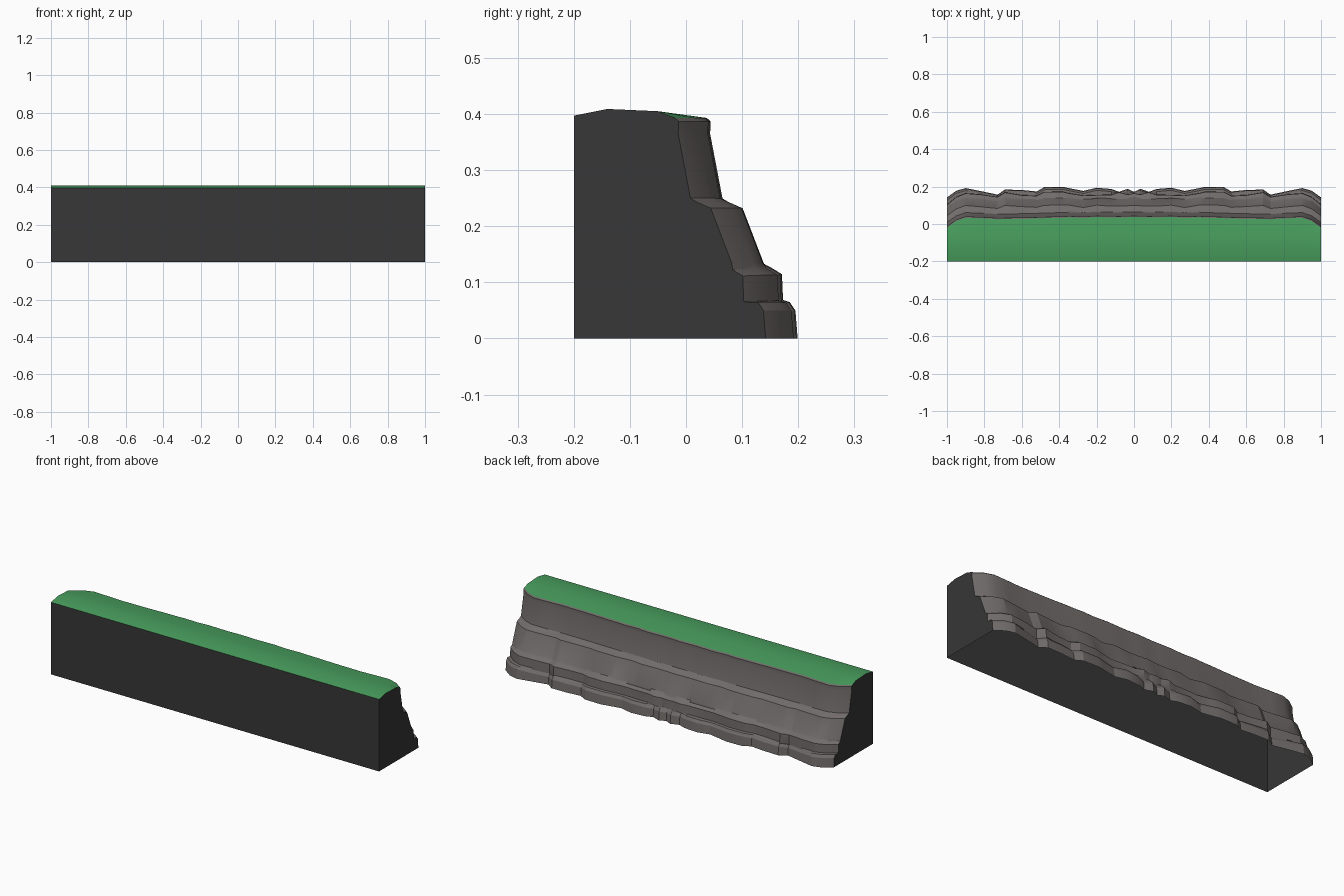
import bpy

if "Cube" in bpy.data.objects:
    bpy.data.objects.remove(bpy.data.objects["Cube"])


def material(name, rgb):
    m = bpy.data.materials.new(name)
    m.diffuse_color = (*rgb, 1)
    m.use_nodes = True
    m.node_tree.nodes["Principled BSDF"].inputs["Base Color"].default_value = m.diffuse_color
    return m


ROCK = material("rock grey", (0.165, 0.15, 0.145))
DARK = material("dark backing", (0.038, 0.038, 0.038))
GRASS = material("grass green", (0.065, 0.34, 0.11))

# Half-length column positions, mirrored about the middle
HALF_X = [0, .035, .08, .12, .2, .27, .35, .38, .48, .52, .6, .69, .73, .82, .9, .95, 1]
END = [0] * 14 + [-.004, -.022, -.058]
# How far each rock tier is set back at each column (hundredths)
SETBACK = [
    [2.8, 1.2, 2.8, 1.3, .6, 2.3, .8, .1, .3, 2.6, 1.8, 1.6, 4.3, 2.4, .4, 0, 0],
    [1.0, 1.6, .4, 1.8, 1.9, 2.2, .9, .2, .3, 2.3, 2.0, .5, 2.9, 1.6, .6, .8, 1.4],
    [.5, .8, 1.0, 1.0, .4, 1.7, .4, .4, .5, 1.6, 1.2, .6, 2.2, 1.3, .2, .2, .3],
    [.1, .2, .4, .3, .1, .6, .3, .5, .7, .9, 1.1, 1.2, 1.3, .8, .1, 0, 0],
]
# Rock profile from the foot to the lip: y, z, tier
PROFILE = [
    (.2, 0, 0), (.196, .05, 0), (.186, .065, 0),
    (.175, .069, 1), (.173, .115, 1), (.155, .126, 1),
    (.143, .134, 2), (.105, .233, 2), (.078, .245, 2),
    (.066, .25, 3), (.044, .365, 3), (.045, .387, 3), (.038, .393, 3),
]
# Grass profile behind the lip
TOP = [(-.05, .405), (-.14, .409), (-.2, .397)]

COLUMNS = [(-1, i) for i in range(len(HALF_X) - 1, 0, -1)] + [(1, i) for i in range(len(HALF_X))]


def rock_point(side, i, y, z, tier):
    back = SETBACK[tier][i] / 100
    # ledges dip a little where the rock is set back
    dz = -.25 * back if 0.03 < z < 0.3 else 0
    return (side * HALF_X[i], y - back + END[i], z + dz)


def build(name, verts, faces, mat, angle=None):
    mesh = bpy.data.meshes.new(name)
    mesh.from_pydata(verts, [], faces)
    mesh.materials.append(mat)
    obj = bpy.data.objects.new(name, mesh)
    bpy.context.collection.objects.link(obj)
    if angle:
        bpy.ops.object.select_all(action='DESELECT')
        obj.select_set(True)
        bpy.context.view_layer.objects.active = obj
        bpy.ops.object.shade_smooth_by_angle(angle=angle)
    return obj


def strip(name, rows, mat, angle):
    """Join rows of points, running -x to +x, into a sheet."""
    n = len(rows[0])
    faces = [((r + 1) * n + c, (r + 1) * n + c + 1, r * n + c + 1, r * n + c)
             for r in range(len(rows) - 1) for c in range(n - 1)]
    return build(name, [p for row in rows for p in row], faces, mat, angle)


# Stepped rock face
rock_rows = [[rock_point(s, i, *p) for s, i in COLUMNS] for p in PROFILE]
strip("rock_face", rock_rows, ROCK, 0.4)

# Grass cap
grass_rows = [rock_rows[-1]] + [[(s * HALF_X[i], y, z) for s, i in COLUMNS] for y, z in TOP]
strip("grass_top", grass_rows, GRASS, 0.5)

# Flat front wall
build("front_wall", [(-1, -.2, 0), (1, -.2, 0), (1, -.2, .397), (-1, -.2, .397)],
      [(0, 1, 2, 3)], DARK)

# Flat end walls; the underside stays open
for name, col in (("left_end", 0), ("right_end", -1)):
    outline = [row[col] for row in rock_rows] + [row[col] for row in grass_rows[1:]]
    outline.append((outline[0][0], -.2, 0))
    order = list(range(len(outline)))
    build(name, outline, [order if col else order[::-1]], DARK)
